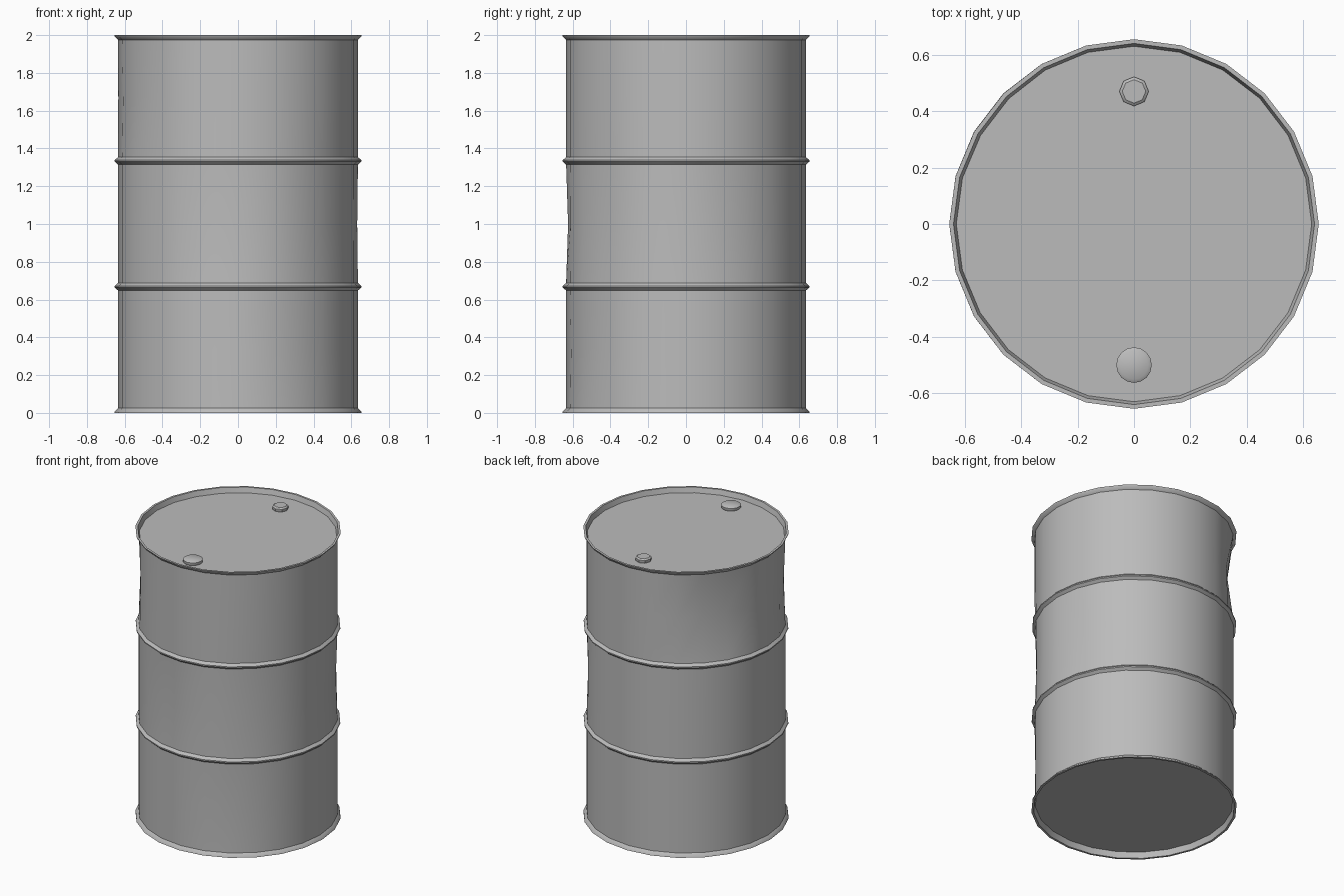
import bpy
import bmesh
from math import cos, sin, pi, radians, exp

if "Cube" in bpy.data.objects:
    bpy.data.objects.remove(bpy.data.objects["Cube"], do_unlink=True)

steel = bpy.data.materials.new("grey_steel")
steel.use_nodes = True
GREY = (0.5, 0.5, 0.5, 1)
steel.diffuse_color = GREY
steel.node_tree.nodes["Principled BSDF"].inputs["Base Color"].default_value = GREY

# Dents: direction in degrees, height, depth
DENTS = [(143, 1.67, 0.05), (-45, 1.12, 0.02), (-100, 1.0, 0.015),
         (20, 1.0, 0.015), (-60, 0.33, 0.012), (-150, 1.67, 0.012)]


def dent_depth(angle, z):
    total = 0
    for direction, height, depth in DENTS:
        turn = (angle - radians(direction) + pi) % (2 * pi) - pi
        total += depth * exp(-(turn / 0.3) ** 2 - ((z - height) / 0.17) ** 2)
    return total


def lathe(name, profile, sides, center=(0, 0), dented=False):
    """Spin a (radius, z) profile and cap both ends."""
    bm = bmesh.new()
    rings = []
    for r, z in profile:
        ring = []
        for i in range(sides):
            a = 2 * pi * i / sides
            rr = r - dent_depth(a, z) if dented else r
            ring.append(bm.verts.new((center[0] + rr * cos(a), center[1] + rr * sin(a), z)))
        rings.append(ring)
    for low, high in zip(rings, rings[1:]):
        for i in range(sides):
            j = (i + 1) % sides
            bm.faces.new((low[i], low[j], high[j], high[i]))
    bm.faces.new(rings[0][::-1])
    bm.faces.new(rings[-1])
    bmesh.ops.recalc_face_normals(bm, faces=bm.faces)
    mesh = bpy.data.meshes.new(name)
    bm.to_mesh(mesh)
    bm.free()
    mesh.materials.append(steel)
    obj = bpy.data.objects.new(name, mesh)
    bpy.context.collection.objects.link(obj)
    bpy.ops.object.select_all(action="DESELECT")
    obj.select_set(True)
    bpy.context.view_layer.objects.active = obj
    bpy.ops.object.shade_smooth_by_angle(angle=radians(35))
    return obj


# Drum: recessed base, flared rims, three wall panels and two rolling hoops
wall = 0.635
profile = [(0.63, 0.04), (0.64, 0), (0.655, 0), (0.653, 0.008), (wall, 0.025)]
for hoop in (0.668, 1.334):
    profile += [(wall, hoop - 0.334), (wall, hoop - 0.02), (0.653, hoop - 0.004),
                (0.653, hoop + 0.004), (wall, hoop + 0.02)]
profile += [(wall, 1.667), (wall, 1.975), (0.653, 1.992), (0.655, 2),
            (0.64, 2), (0.63, 1.965)]
lathe("drum_body", profile, 24, dented=True)

# Filler caps on the lid
for name, y, r, sides in (("large_cap", -0.5, 0.063, 16), ("small_cap", 0.47, 0.052, 8)):
    lathe(name, [(r * 0.9, 1.96), (r, 1.97), (r, 1.985), (r * 0.8, 1.993)], sides, center=(0, y))
